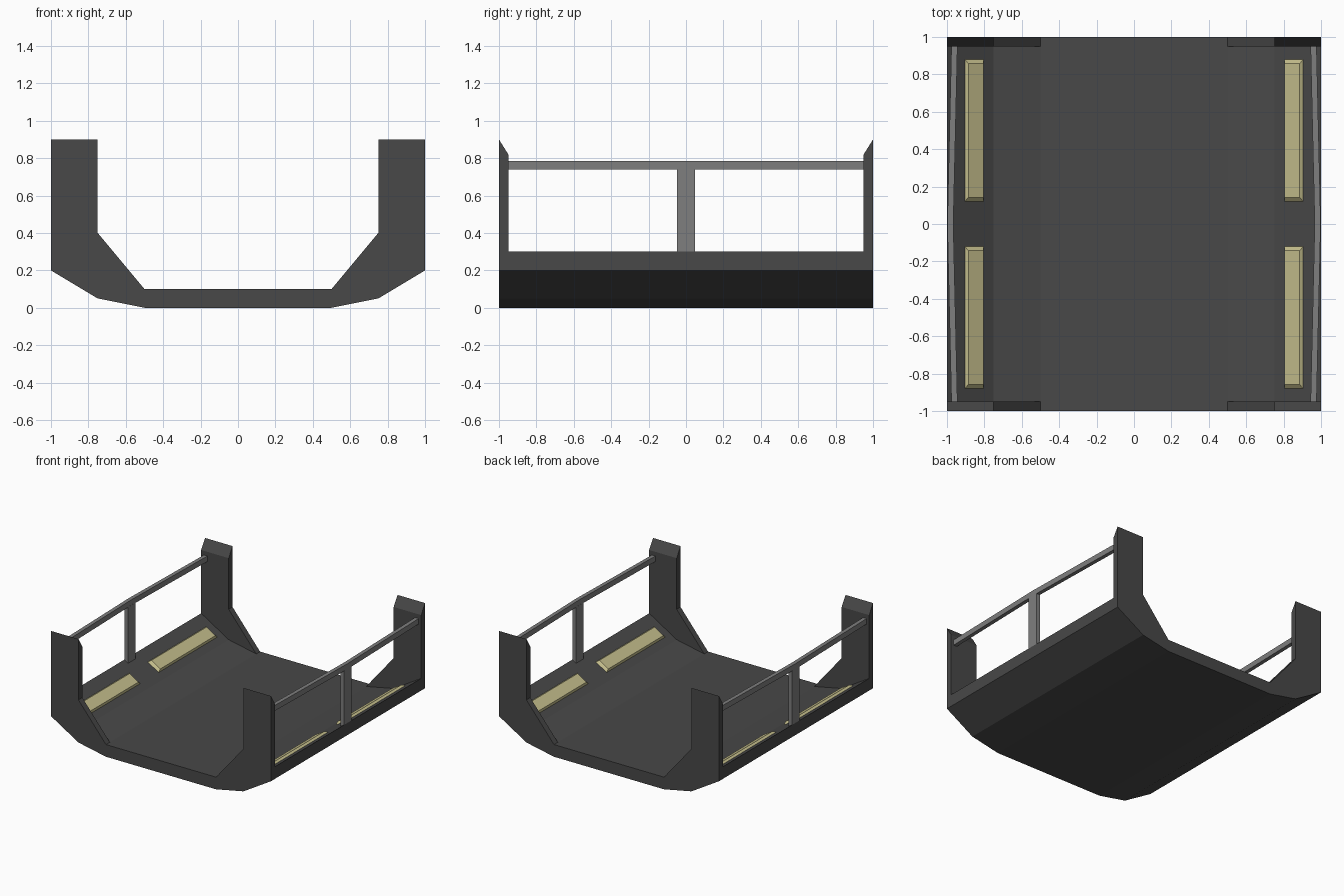
import bpy, bmesh, math
from mathutils import Matrix, Vector

if "Cube" in bpy.data.objects:
    bpy.data.objects.remove(bpy.data.objects["Cube"])


def material(name, rgb):
    m = bpy.data.materials.new(name)
    m.diffuse_color = (*rgb, 1)
    m.use_nodes = True
    m.node_tree.nodes["Principled BSDF"].inputs["Base Color"].default_value = m.diffuse_color
    return m


DARK = material("dark grey", (0.065, 0.065, 0.065))
GREY = material("mid grey", (0.21, 0.21, 0.21))
CREAM = material("pale yellow", (0.55, 0.51, 0.26))


def loft(name, rings, mat, skip=()):
    """Join matching rings of points; side faces listed in skip stay open."""
    bm = bmesh.new()
    rows = [[bm.verts.new(p) for p in ring] for ring in rings]
    n = len(rows[0])
    for a, b in zip(rows, rows[1:]):
        for i in range(n):
            if i not in skip:
                j = (i + 1) % n
                bm.faces.new((a[i], a[j], b[j], b[i]))
    bm.faces.new(rows[0][::-1])
    bm.faces.new(rows[-1])
    bmesh.ops.recalc_face_normals(bm, faces=bm.faces)
    # Open shells: make sure the normals face away from the centre of the part
    mesh = bpy.data.meshes.new(name)
    bm.to_mesh(mesh)
    bm.free()
    mesh.materials.append(mat)
    ob = bpy.data.objects.new(name, mesh)
    bpy.context.collection.objects.link(ob)
    return ob


# Trough-shaped hull floor
under = [(-1, .2), (-.75, .05), (-.5, 0), (.5, 0), (.75, .05), (1, .2)]
section = under + [(x, z + .1) for x, z in reversed(under)]
loft("hull_floor", [[(x, y, z) for x, z in section] for y in (-1, 1)], DARK)

# Corner posts with tops sloping inwards
post = [(.75, .15), (1, .3), (1, .9), (.75, .9), (.75, .4), (.5, .1)]
for sx in (-1, 1):
    side = "left" if sx < 0 else "right"
    for sy in (-1, 1):
        end = "front" if sy < 0 else "back"
        outer = [(sx * x, sy, z) for x, z in post]
        inner = [(sx * x, sy * .95, min(z, .82)) for x, z in post]
        loft(f"corner_post_{end}_{side}", [outer, inner], DARK, skip=(0, 5))

    # Slightly bowed hand rail
    rings = []
    for y, x in ((-.95, .96), (0, .982), (.95, .96)):
        rings.append([(sx * (x + dx), y, z) for dx, z in
                      ((-.016, .74), (.016, .74), (.016, .785), (-.016, .785))])
    loft(f"hand_rail_{side}", rings, GREY)

    # Upright in the middle of the rail
    loft(f"rail_upright_{side}",
         [[(sx * x, y, z) for x, y in
           ((.965, -.047), (.998, -.047), (.998, .047), (.965, .047))]
          for z in (.28, .742)], GREY)

    # Bevelled pads lying on the sloping floor
    along = Vector((sx * .25, 0, .15)).normalized()
    normal = Vector((-sx * .15, 0, .25)).normalized()
    for sy in (-1, 1):
        centre = Vector((sx * .855, sy * .5, .213))
        rings = []
        for w, l, h in ((.058, .38, 0), (.047, .358, .018)):
            rings.append([centre + along * (a * w) + Vector((0, b * l, 0)) + normal * h
                          for a, b in ((-1, -1), (1, -1), (1, 1), (-1, 1))])
        end = "front" if sy < 0 else "back"
        loft(f"floor_pad_{end}_{side}", rings, CREAM)
